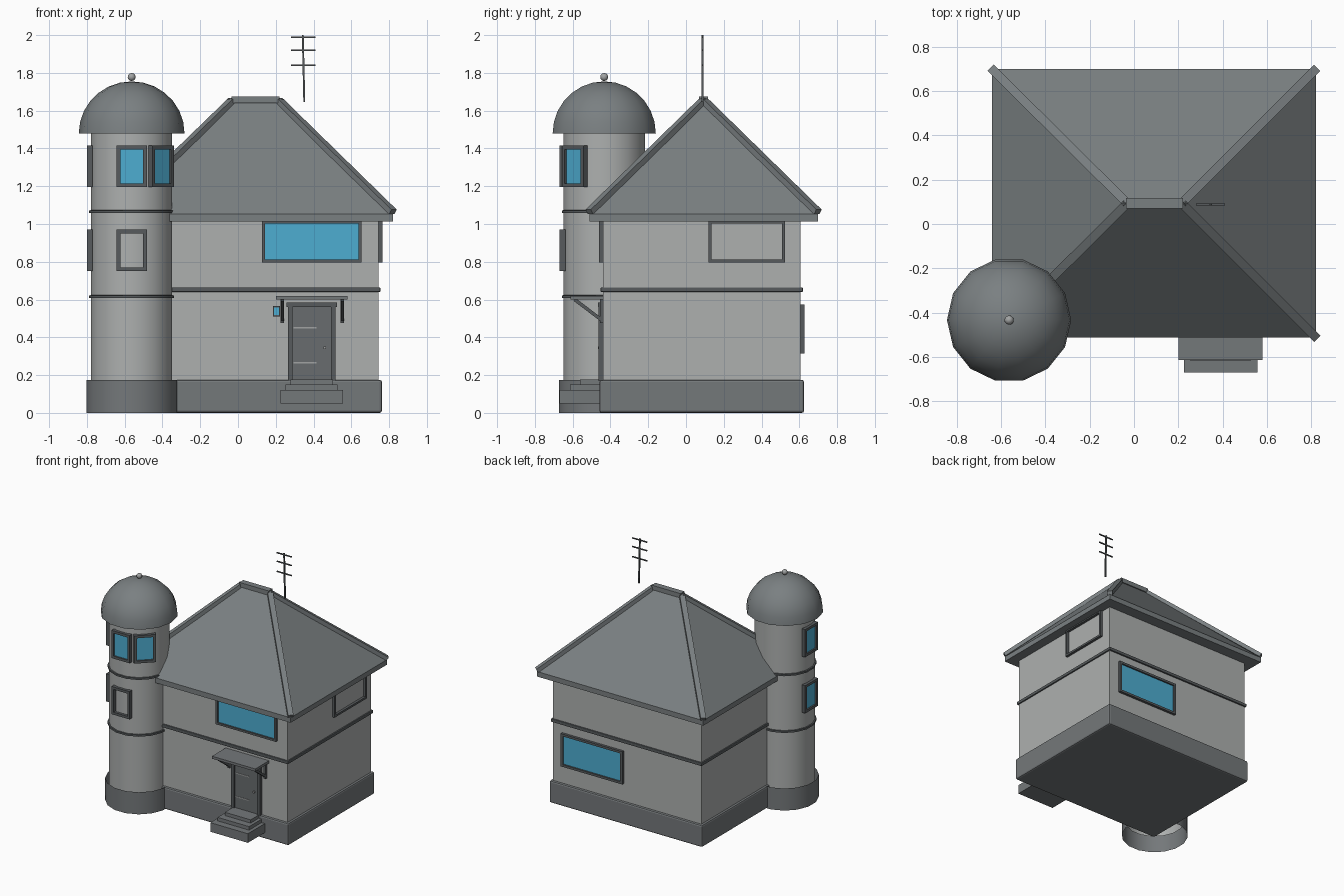
import bpy, bmesh, math
from mathutils import Matrix, Vector

if "Cube" in bpy.data.objects:
    bpy.data.objects.remove(bpy.data.objects["Cube"])


def material(name, r, g, b):
    m = bpy.data.materials.new(name)
    m.diffuse_color = (r, g, b, 1)
    m.use_nodes = True
    m.node_tree.nodes["Principled BSDF"].inputs["Base Color"].default_value = m.diffuse_color
    return m


WALL = material("wall grey", 0.42, 0.435, 0.43)
ROOF = material("roof grey", 0.195, 0.215, 0.222)
STONE = material("plinth grey", 0.175, 0.188, 0.195)
TRIM = material("dark trim", 0.095, 0.105, 0.11)
DOOR = material("door grey", 0.14, 0.152, 0.158)
METAL = material("light metal", 0.36, 0.37, 0.37)
GLASS = material("blue glass", 0.075, 0.42, 0.64)


def finish(name, bm, mat, bevel=0):
    bmesh.ops.recalc_face_normals(bm, faces=bm.faces)
    me = bpy.data.meshes.new(name)
    bm.to_mesh(me)
    bm.free()
    me.materials.append(mat)
    ob = bpy.data.objects.new(name, me)
    bpy.context.collection.objects.link(ob)
    if bevel:
        mod = ob.modifiers.new("soft edges", "BEVEL")
        mod.width, mod.segments = bevel, 2
    return ob


def boxes(name, spans, mat, matrix=Matrix(), bevel=0):
    """One object from boxes given as (x0, x1, y0, y1, z0, z1)."""
    bm = bmesh.new()
    for x0, x1, y0, y1, z0, z1 in spans:
        c = Vector((x0 + x1, y0 + y1, z0 + z1)) / 2
        m = matrix @ Matrix.Translation(c) @ Matrix.Diagonal((x1 - x0, y1 - y0, z1 - z0, 1))
        bmesh.ops.create_cube(bm, size=1, matrix=m)
    return finish(name, bm, mat, bevel)


def beams(name, pairs, w, h, mat):
    """Straight rectangular beams between pairs of points."""
    bm = bmesh.new()
    for a, b in pairs:
        a, b = Vector(a), Vector(b)
        m = (Matrix.Translation((a + b) / 2) @ (b - a).to_track_quat("Y", "Z").to_matrix().to_4x4()
             @ Matrix.Diagonal((w, (b - a).length, h, 1)))
        bmesh.ops.create_cube(bm, size=1, matrix=m)
    return finish(name, bm, mat)


def lathe(name, profile, n, center, mat, turn=0.0, smooth=True):
    """Revolve (radius, z) points; a zero radius closes to a point."""
    bm = bmesh.new()
    rings = []
    for r, z in profile:
        count = n if r > 0 else 1
        rings.append([bm.verts.new((center[0] + r * math.cos(turn + math.tau * i / n),
                                    center[1] + r * math.sin(turn + math.tau * i / n), z))
                      for i in range(count)])
    for lo, hi in zip(rings, rings[1:]):
        for i in range(n):
            j = (i + 1) % n
            quad = [lo[i % len(lo)], lo[j % len(lo)], hi[j % len(hi)], hi[i % len(hi)]]
            bm.faces.new(list(dict.fromkeys(quad)))
    ob = finish(name, bm, mat)
    if smooth:
        for p in ob.data.polygons:
            p.use_smooth = True
        ob.data.set_sharp_from_angle(angle=math.radians(40))
    return ob


def window(name, pos, angle, w, h, bar, glass=True):
    """Frame (and pane) centred at pos on a wall facing the given angle."""
    m = Matrix.Translation(pos) @ Matrix.Rotation(math.radians(angle + 90), 4, "Z")
    a, b = w / 2, h / 2
    d0, d1 = -0.02, 0.01
    boxes(name + "_frame", [(-a, -a + bar, d0, d1, -b, b), (a - bar, a, d0, d1, -b, b),
                            (-a + bar, a - bar, d0, d1, -b, -b + bar),
                            (-a + bar, a - bar, d0, d1, b - bar, b)], TRIM, m)
    if glass:
        boxes(name + "_glass", [(-a + bar, a - bar, -0.008, 0, -b + bar, b - bar)], GLASS, m)


# House body
X0, X1, Y0, Y1 = -0.56, 0.744, -0.44, 0.607
boxes("house_walls", [(X0, X1, Y0, Y1, 0.1, 1.06)], WALL)
boxes("house_plinth", [(X0 - 0.018, X1 + 0.018, Y0 - 0.018, Y1 + 0.018, 0, 0.175)], STONE, bevel=0.012)
boxes("floor_band", [(X0 - 0.01, X1 + 0.01, Y0 - 0.012, Y1 + 0.012, 0.64, 0.665)], TRIM, bevel=0.005)

# Hipped roof on a thin eave slab
EX0, EX1, EY0, EY1, RY = -0.64, 0.82, -0.512, 0.698, 0.093
RX0, RX1, RZ = -0.03, 0.215, 1.655
bm = bmesh.new()
corners = [(EX0, EY0), (EX1, EY0), (EX1, EY1), (EX0, EY1)]
lo = [bm.verts.new((x, y, 1.012)) for x, y in corners]
hi = [bm.verts.new((x, y, 1.052)) for x, y in corners]
left, right = bm.verts.new((RX0, RY, RZ)), bm.verts.new((RX1, RY, RZ))
bm.faces.new(lo)
for i in range(4):
    j = (i + 1) % 4
    bm.faces.new([lo[i], lo[j], hi[j], hi[i]])
for f in ([hi[0], hi[1], right, left], [hi[1], hi[2], right],
          [hi[2], hi[3], left, right], [hi[3], hi[0], left]):
    bm.faces.new(f)
finish("hipped_roof", bm, ROOF)
hips = [((RX0 if x < 0 else RX1, RY, RZ), (x, y, 1.064)) for x, y in corners]
beams("hip_beams", hips, 0.04, 0.03, ROOF)
boxes("ridge_cap", [(RX0 - 0.005, RX1 + 0.005, RY - 0.024, RY + 0.024, 1.64, 1.675)], ROOF)

# Round corner tower
TC = (-0.563, -0.433)
HALF = math.pi / 16
lathe("tower_wall", [(0.219, 0.12), (0.219, 1.49)], 16, TC, WALL, HALF)
lathe("tower_base", [(0.245, 0), (0.245, 0.175)], 16, TC, STONE, HALF)
for k, z in enumerate((0.615, 1.065)):
    lathe("tower_band_%d" % (k + 1), [(0.21, z - 0.009), (0.229, z - 0.007), (0.229, z + 0.007),
                                      (0.21, z + 0.009)], 16, TC, TRIM, HALF)
dome = [(0, 1.48)] + [(0.28 * math.cos(t * math.pi / 14), 1.48 + 0.275 * math.sin(t * math.pi / 14))
                      for t in range(7)] + [(0, 1.755)]
lathe("tower_dome", dome, 14, TC, ROOF)
ball = [(0, 1.757)] + [(0.021 * math.sin(t * math.pi / 6), 1.778 - 0.021 * math.cos(t * math.pi / 6))
                       for t in range(1, 6)] + [(0, 1.799)]
lathe("dome_finial", ball, 12, TC, METAL)


def tower_window(name, angle, z, glass=True):
    a = math.radians(angle)
    window(name, (TC[0] + 0.216 * math.cos(a), TC[1] + 0.216 * math.sin(a), z), angle, 0.16, 0.22, 0.02, glass)


tower_window("tower_upper_front_window", -90, 1.305)
tower_window("tower_upper_corner_window", -45, 1.305)
tower_window("tower_upper_left_window", 180, 1.305)
tower_window("tower_lower_front_window", -90, 0.86, False)
tower_window("tower_lower_left_window", 180, 0.86)

# House windows
window("front_window", (0.39, Y0, 0.907), -90, 0.527, 0.222, 0.016)
window("right_window", (X1, 0.322, 0.907), 0, 0.405, 0.222, 0.016, False)
window("back_window", (0.39, Y1, 0.445), 90, 0.54, 0.26, 0.018)

# Door with frame, slats, knob and bell panel
boxes("door_frame", [(0.264, 0.289, -0.462, -0.43, 0.17, 0.565), (0.492, 0.517, -0.462, -0.43, 0.17, 0.565),
                     (0.258, 0.524, -0.466, -0.43, 0.56, 0.585)], TRIM)
boxes("door_panel", [(0.289, 0.492, -0.452, -0.43, 0.17, 0.56)], DOOR)
boxes("door_slats", [(0.295, 0.415, -0.455, -0.45, z, z + 0.008) for z in (0.262, 0.448)], METAL)
boxes("door_knob", [(0.453, 0.465, -0.466, -0.45, 0.339, 0.352)], METAL)
boxes("bell_panel_frame", [(0.184, 0.222, -0.452, -0.43, 0.51, 0.565)], TRIM)
boxes("bell_panel_glass", [(0.19, 0.216, -0.456, -0.45, 0.518, 0.557)], GLASS)

# Canopy on two braces
boxes("canopy", [(0.2, 0.58, -0.612, -0.43, 0.6, 0.62)], STONE)
beams("canopy_braces", [((x, -0.59, 0.6), (x, -0.44, 0.487)) for x in (0.235, 0.552)], 0.016, 0.018, TRIM)
boxes("canopy_brackets", [(x - 0.009, x + 0.009, -0.456, -0.43, 0.475, 0.602) for x in (0.235, 0.552)], TRIM)

# Front steps
boxes("front_steps", [(0.226, 0.556, -0.67, -0.44, 0.05, 0.122), (0.252, 0.528, -0.615, -0.44, 0.12, 0.15),
                      (0.277, 0.503, -0.56, -0.44, 0.148, 0.176)], STONE)

# Aerial
beams("aerial_pole", [((0.351, 0.088, 1.645), (0.343, 0.088, 2.0))], 0.01, 0.01, TRIM)
boxes("aerial_rods", [(0.28, 0.41, 0.084, 0.092, z - 0.004, z + 0.004) for z in (1.84, 1.92, 1.988)], TRIM)
